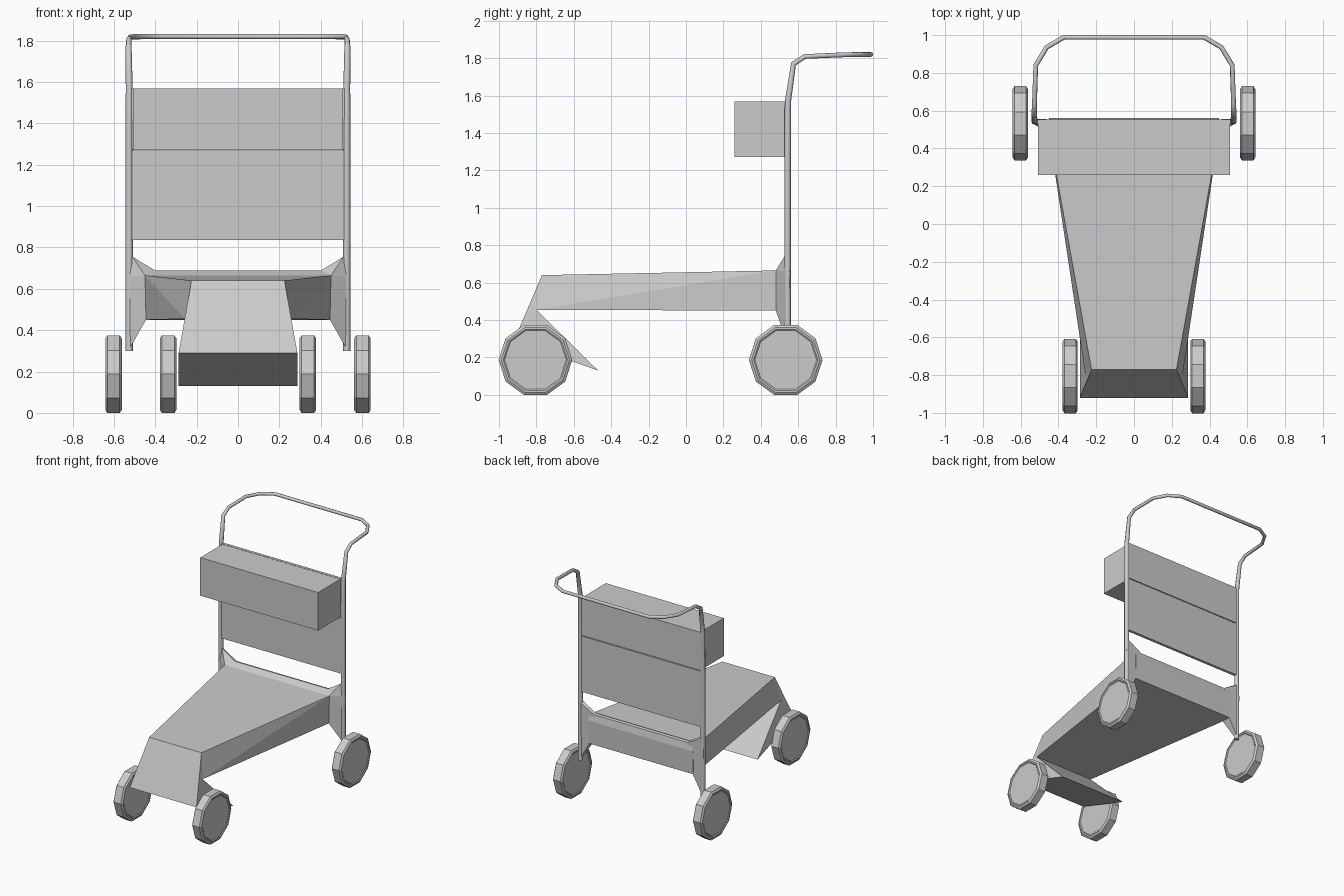
import bpy, bmesh
from math import cos, sin, pi, radians

if "Cube" in bpy.data.objects:
    bpy.data.objects.remove(bpy.data.objects["Cube"])


def finish(name, bm):
    bmesh.ops.recalc_face_normals(bm, faces=bm.faces)
    me = bpy.data.meshes.new(name)
    bm.to_mesh(me)
    bm.free()
    ob = bpy.data.objects.new(name, me)
    bpy.context.collection.objects.link(ob)
    return ob


def hull(name, pts):
    bm = bmesh.new()
    for p in pts:
        bm.verts.new(p)
    res = bmesh.ops.convex_hull(bm, input=bm.verts)
    junk = [v for v in res["geom_interior"] if isinstance(v, bmesh.types.BMVert)]
    bmesh.ops.delete(bm, geom=junk, context='VERTS')
    bmesh.ops.dissolve_limit(bm, angle_limit=radians(1), verts=bm.verts, edges=bm.edges)
    return finish(name, bm)


def both(rows):
    """Mirror (half width, y, z) points across x = 0."""
    return [(s * x, y, z) for x, y, z in rows for s in (-1, 1)]


def box(name, hw, y0, y1, z0, z1):
    return hull(name, both([(hw, y, z) for y in (y0, y1) for z in (z0, z1)]))


def wheel(name, x, y):
    profile = [(-.035, .165), (-.040, .172), (-.040, .182), (-.030, .197),
               (.030, .197), (.040, .182), (.040, .172), (.035, .165)]
    n = 10
    bm = bmesh.new()
    rings = [[bm.verts.new((x + dx, y + r * cos(2 * pi * i / n), .187 + r * sin(2 * pi * i / n)))
              for i in range(n)] for dx, r in profile]
    for a, b in zip(rings, rings[1:]):
        for i in range(n):
            j = (i + 1) % n
            bm.faces.new((a[i], a[j], b[j], b[i]))
    bm.faces.new(rings[0])
    bm.faces.new(rings[-1])
    return finish(name, bm)


# Wheels
for side, s in (("left", -1), ("right", 1)):
    wheel("front_wheel_" + side, s * .338, -.805)
    wheel("rear_wheel_" + side, s * .602, .533)

# Tapered deck
top_f, bot_f = (.225, -.77, .64), (.257, -.80, .455)
top_b, bot_b = (.45, .48, .665), (.445, .48, .45)
hull("deck", both([top_f, bot_f, top_b, bot_b]))

# Sloping nose and the wedge under it
tip, heel = (.287, -.92, .29), (.287, -.47, .13)
hull("nose", both([top_f, tip, bot_f]))
hull("nose_wedge", both([tip, heel, bot_f]))

# Cross member and its flared gussets to the frame tubes
hull("cross_member", both([top_b, bot_b, (.41, .53, .688), (.45, .55, .683),
                           (.45, .56, .63), (.45, .553, .45)]))
for side, s in (("left", -1), ("right", 1)):
    pts = [(.40, .53, .688), (.40, .553, .683), (.45, .48, .665), (.445, .48, .45),
           (.445, .553, .45), (.51, .535, .755), (.52, .556, .75), (.54, .535, .66),
           (.54, .556, .66), (.53, .535, .30), (.53, .553, .30), (.54, .54, .30)]
    hull("gusset_" + side, [(s * x, y, z) for x, y, z in pts])

# Tubular frame with the bent handle
half = [(.526, .543, .30, 1.1), (.526, .543, 1.25, 1.1), (.526, .545, 1.57, 1.05),
        (.529, .575, 1.77, .9), (.527, .635, 1.809, .8), (.520, .84, 1.818, .8),
        (.463, .935, 1.82, .8), (.372, .988, 1.82, .8)]
path = half + [(-x, y, z, r) for x, y, z, r in reversed(half)]
cu = bpy.data.curves.new("handle_frame", 'CURVE')
cu.dimensions = '3D'
cu.bevel_depth = .016
cu.bevel_resolution = 2
cu.use_fill_caps = True
sp = cu.splines.new('POLY')
sp.points.add(len(path) - 1)
for p, (x, y, z, r) in zip(sp.points, path):
    p.co = (x, y, z, 1)
    p.radius = r
frame = bpy.data.objects.new("handle_frame", cu)
bpy.context.collection.objects.link(frame)
bpy.context.view_layer.objects.active = frame
frame.select_set(True)
bpy.ops.object.convert(target='MESH')
bpy.ops.object.shade_smooth_by_angle(angle=radians(50))

# Back panels and the storage box in front of them
box("back_panel_lower", .514, .532, .554, .835, 1.268)
box("back_panel_upper", .514, .532, .554, 1.274, 1.57)
box("storage_box", .507, .26, .534, 1.272, 1.568)
